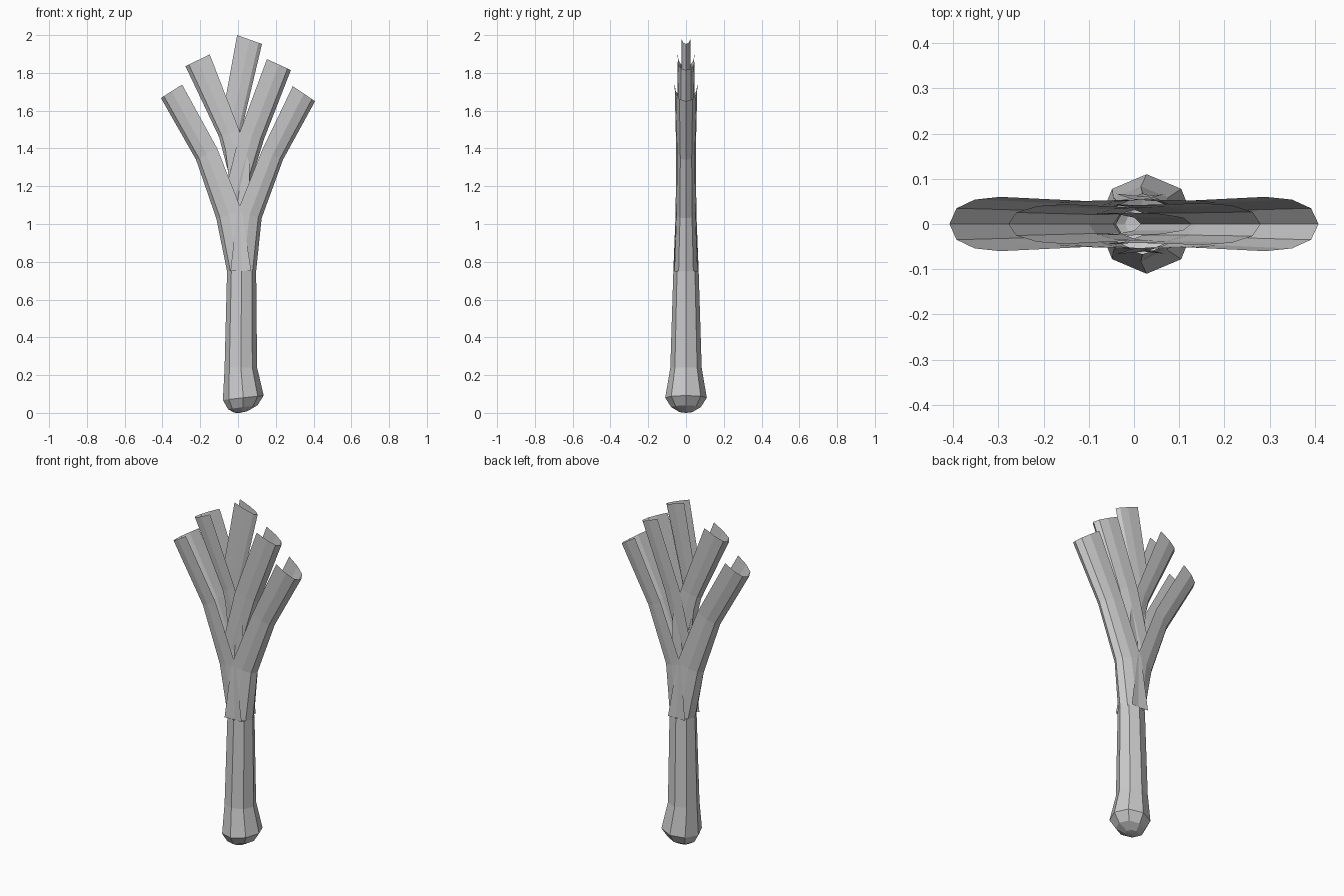
import bpy, math


def make_object(name, verts, faces):
    mesh = bpy.data.meshes.new(name)
    mesh.from_pydata(verts, [], faces)
    mesh.update()
    obj = bpy.data.objects.new(name, mesh)
    bpy.context.collection.objects.link(obj)
    return obj


def loft(rows, n, closed):
    faces = []
    for r in range(rows - 1):
        for i in range(n if closed else n - 1):
            j = (i + 1) % n
            faces.append((r * n + i, r * n + j, (r + 1) * n + j, (r + 1) * n + i))
    return faces


# Stem with rounded bulb: (centre x, z, radius x, radius y, tilt)
SIDES = 8
rings = [
    (0.015, 0.005, 0.035, 0.035, 0.004),
    (0.025, 0.03, 0.078, 0.078, 0.01),
    (0.028, 0.08, 0.108, 0.11, 0.012),
    (0.015, 0.24, 0.086, 0.083, 0.0),
    (0.019, 0.75, 0.077, 0.067, 0.0),
]
verts = []
for cx, z, rx, ry, tilt in rings:
    for i in range(SIDES):
        a = 2 * math.pi * i / SIDES
        verts.append((cx + rx * math.cos(a), ry * math.sin(a),
                      max(0, z + tilt * math.cos(a))))
faces = loft(len(rings), SIDES, True)
verts.append((0.01, 0, 0))
faces += [(len(verts) - 1, (i + 1) % SIDES, i) for i in range(SIDES)]
make_object("stem", verts, faces)

# Folded leaf section: (fraction from spine to free edge, fraction of half width)
HALF = [(0.14, 0.58), (0.5, 0.9), (1.0, 1.0)]
SECTION = [(t, -w) for t, w in reversed(HALF)] + [(0, 0)] + HALF


def leaf(name, stations):
    # Each station: spine x, spine z, edge x, edge z, half width
    verts = []
    for sx, sz, ex, ez, hw in stations:
        for t, w in SECTION:
            verts.append((sx + (ex - sx) * t, w * hw, sz + (ez - sz) * t))
    make_object(name, verts, loft(len(stations), len(SECTION), False))


# Outer pair wraps the top of the stem
leaf("outer_leaf_right", [
    (0.096, 0.75, -0.04, 0.75, 0.067),
    (0.125, 1.03, -0.005, 1.06, 0.055),
    (0.238, 1.34, 0.127, 1.39, 0.052),
    (0.408, 1.65, 0.29, 1.73, 0.06),
])
leaf("outer_leaf_left", [
    (-0.058, 0.75, 0.07, 0.75, 0.066),
    (-0.115, 1.03, 0.02, 1.07, 0.054),
    (-0.222, 1.34, -0.11, 1.40, 0.051),
    (-0.408, 1.667, -0.296, 1.738, 0.06),
])

# Inner pair
leaf("inner_leaf_right", [
    (0.06, 0.85, -0.04, 0.88, 0.045),
    (0.03, 1.10, -0.06, 1.20, 0.043),
    (0.138, 1.45, 0.01, 1.487, 0.042),
    (0.28, 1.815, 0.153, 1.873, 0.046),
])
leaf("inner_leaf_left", [
    (-0.04, 0.90, 0.06, 0.93, 0.04),
    (-0.045, 1.25, 0.06, 1.32, 0.038),
    (-0.10, 1.46, 0.005, 1.50, 0.036),
    (-0.278, 1.835, -0.15, 1.898, 0.044),
])

# Central leaf
leaf("centre_leaf", [
    (0.04, 1.05, -0.03, 1.08, 0.02),
    (0.015, 1.48, -0.085, 1.56, 0.024),
    (0.127, 1.953, -0.005, 2.0, 0.025),
])
